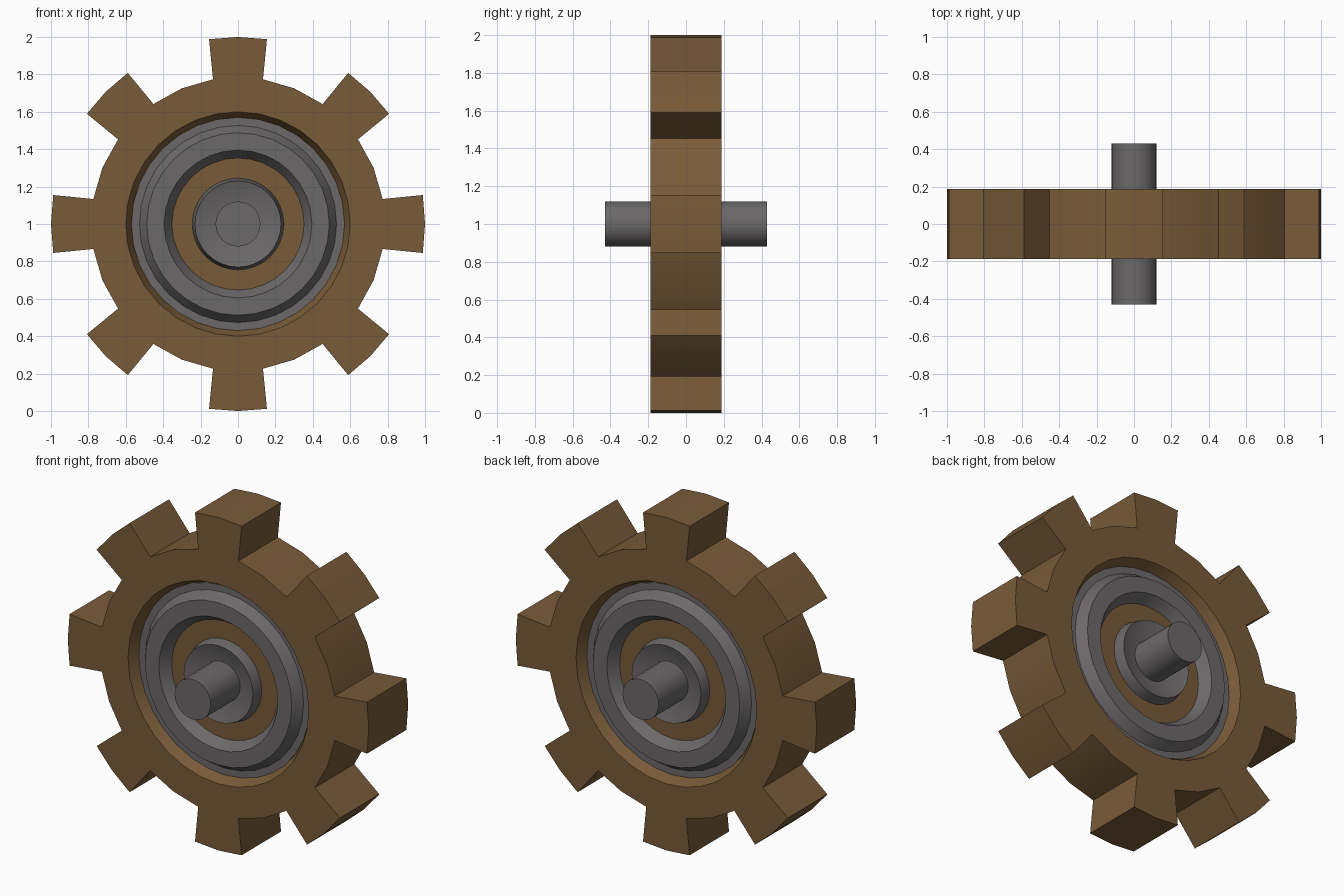
import bpy, bmesh, math

if "Cube" in bpy.data.objects:
    bpy.data.objects.remove(bpy.data.objects["Cube"])

HALF = 0.187    # half thickness of the wheel
FLOOR = 0.125   # half thickness of the recessed web
CENTRE_Z = 1.0

brown = bpy.data.materials.new("brown")
brown.diffuse_color = (0.19, 0.105, 0.04, 1)
brown.use_nodes = True
brown.node_tree.nodes["Principled BSDF"].inputs["Base Color"].default_value = brown.diffuse_color
grey = bpy.data.materials.new("grey")
grey.diffuse_color = (0.15, 0.14, 0.145, 1)
grey.use_nodes = True
grey.node_tree.nodes["Principled BSDF"].inputs["Base Color"].default_value = grey.diffuse_color


def finish(bm, name, mat):
    bmesh.ops.remove_doubles(bm, verts=bm.verts, dist=1e-5)
    bmesh.ops.recalc_face_normals(bm, faces=bm.faces)
    me = bpy.data.meshes.new(name)
    bm.to_mesh(me)
    bm.free()
    me.materials.append(mat)
    ob = bpy.data.objects.new(name, me)
    bpy.context.collection.objects.link(ob)
    bpy.ops.object.select_all(action='DESELECT')
    ob.select_set(True)
    bpy.context.view_layer.objects.active = ob
    bpy.ops.object.shade_smooth_by_angle(angle=math.radians(25))
    return ob


def add_ring(bm, polar, y):
    return [bm.verts.new((r * math.sin(a), y, CENTRE_Z + r * math.cos(a)))
            for r, a in polar]


def bridge(bm, a, b):
    n = len(a)
    for i in range(n):
        j = (i + 1) % n
        bm.faces.new((a[i], a[j], b[j], b[i]))


def lathe(name, profile, mat, closed=False, n=32):
    """Spin (radius, y) points around the axle; open profiles get end caps."""
    bm = bmesh.new()
    rings = [add_ring(bm, [(r, math.tau * i / n) for i in range(n)], y)
             for r, y in profile]
    for a, b in zip(rings, rings[1:]):
        bridge(bm, a, b)
    if closed:
        bridge(bm, rings[-1], rings[0])
    else:
        bm.faces.new(rings[0])
        bm.faces.new(rings[-1])
    return finish(bm, name, mat)


# Toothed wheel: eight teeth around a body recessed on both sides
ROOT, TIP = 0.785, 1.0
outline, angles = [], []
for t in range(8):
    for r, d in ((ROOT, -9.8), (TIP, -8.9), (TIP, 0), (TIP, 8.9),
                 (ROOT, 9.8), (ROOT, 22.5)):
        outline.append((r, math.radians(45 * t + d)))

bm = bmesh.new()
outer = []
for s in (-1, 1):
    rim = add_ring(bm, outline, s * HALF)
    outer.append(rim)
    n = 32
    hole = add_ring(bm, [(0.6, math.tau * i / n) for i in range(n)], s * HALF)
    floor = add_ring(bm, [(0.57, math.tau * i / n) for i in range(n)], s * FLOOR)
    # side face of each tooth, then the body between teeth and recess
    for t in range(8):
        k, h = 6 * t, 4 * t
        H = lambda i: hole[(h + i) % n]
        bm.faces.new(rim[k:k + 5] + [H(1), H(0), H(-1)])
        bm.faces.new((rim[k + 4], rim[k + 5], H(2), H(1)))
        bm.faces.new((rim[k + 5], rim[(k + 6) % 48], H(3), H(2)))
    bridge(bm, hole, floor)
    bm.faces.new(floor)
bridge(bm, *outer)
finish(bm, "toothed_wheel", brown)

# Raised metal ring and dished hub on each side
for s, side in ((-1, "front"), (1, "back")):
    lathe(side + "_ring",
          [(0.568, s * 0.1), (0.568, s * 0.13), (0.527, s * 0.13),
           (0.488, s * HALF), (0.395, s * HALF), (0.353, s * FLOOR),
           (0.353, s * 0.1)], grey, closed=True)
    lathe(side + "_hub",
          [(0.245, s * 0.1), (0.245, s * FLOOR), (0.23, s * HALF),
           (0.115, s * 0.15)], grey)

# Axle through the wheel
lathe("axle", [(0.12, -0.43), (0.12, 0.43)], grey)
